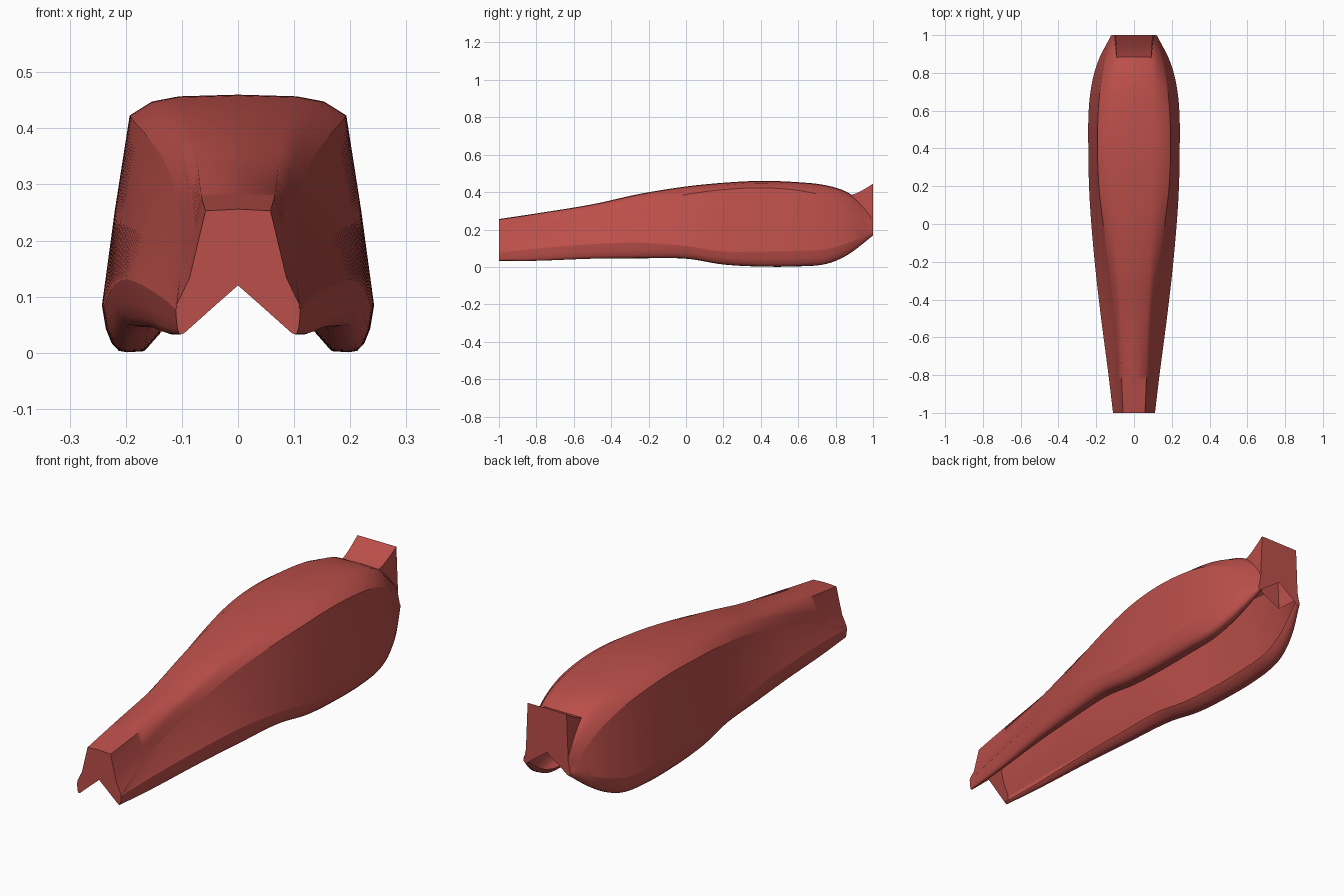
import bpy, bmesh, math

if "Cube" in bpy.data.objects:
    bpy.data.objects.remove(bpy.data.objects["Cube"])

red = bpy.data.materials.new("dull red")
red.diffuse_color = (0.50, 0.078, 0.068, 1)
red.use_nodes = True
red.node_tree.nodes["Principled BSDF"].inputs["Base Color"].default_value = red.diffuse_color

# stations: y, top z, flat-top x, shoulder x, shoulder z, widest x, widest z, bottom z, notch z
ST = [
    (-1.00, .256, .058, .110, .085, .111, .077, .033, .120),
    (-0.80, .286, .066, .099, .172, .135, .098, .033, .140),
    (-0.50, .335, .072, .107, .268, .174, .122, .044, .175),
    (-0.25, .390, .080, .130, .338, .203, .130, .046, .195),
    (0.00, .430, .090, .163, .387, .226, .112, .044, .205),
    (0.20, .450, .100, .186, .413, .238, .083, .013, .195),
    (0.40, .460, .105, .193, .423, .242, .083, .002, .190),
    (0.60, .453, .103, .189, .409, .240, .087, .003, .190),
    (0.75, .436, .098, .174, .375, .222, .095, .016, .195),
    (0.87, .395, .092, .152, .314, .187, .130, .068, .210),
    (1.00, .290, .085, .115, .190, .120, .184, .168, .245),
]


def lerp(a, b, t):
    return a + (b - a) * t


def sample(y):
    """Cubic Hermite interpolation of all station values at y."""
    n = len(ST)
    i = max(k for k in range(n - 1) if ST[k][0] <= y + 1e-9)
    a, b = ST[i], ST[i + 1]
    h = b[0] - a[0]
    t = (y - a[0]) / h
    p, q = ST[max(i - 1, 0)], ST[min(i + 2, n - 1)]
    out = []
    for k in range(1, 9):
        m0 = (b[k] - p[k]) / (b[0] - p[0])
        m1 = (q[k] - a[k]) / (q[0] - a[0])
        out.append((2*t**3 - 3*t*t + 1) * a[k] + (t**3 - 2*t*t + t) * h * m0
                   + (3*t*t - 2*t**3) * b[k] + (t**3 - t*t) * h * m1)
    return out


def section(y):
    """Right half of the cross-section, from top centre to notch centre."""
    zt, xt, xs, zs, xw, zl, zb, zc = sample(y)
    neck = min(1, max(0, (-0.5 - y) / 0.4))
    s = 0.2 + 0.8 * max(0, (xw - .111) / .131)
    h = zl - zb
    xi = xw - .075 * s
    hollow = .011 * min(1, max(0, .1 - y) * 2)
    return [
        (0, zt), (xt, zt - .003),
        (lerp(xt, xs, .55), lerp(zt, zs, lerp(.33, .72, neck))),
        (xs, zs),
        (lerp(xs, xw, .5) + (.002 - hollow) * s, lerp(zs, zl, .5)),
        (xw, zl),
        (xw - .007 * s, zb + .5 * h), (xw - .017 * s, zb + .2 * h),
        (xw - .030 * s, zb + .03 * h), (xw - .045 * s, zb),
        (xi, zb + .002), (xi - .028 * s, zb + .034 * s),
        (xi * .4, lerp(zb + .034 * s, zc, .58)), (0, zc),
    ]


def loft(name, ys, half_section, sharp, open_from):
    """Skin mirrored half sections along y, cap the ends, leave the underside open."""
    bm = bmesh.new()
    rings = []
    for y in ys:
        half = half_section(y)
        pts = half + [(-x, z) for x, z in half[-2:0:-1]]
        rings.append([bm.verts.new((x, y, z)) for x, z in pts])
    n = len(rings[0])
    under = []
    for a, b in zip(rings, rings[1:]):
        for j in range(n):
            f = bm.faces.new((a[j], a[(j + 1) % n], b[(j + 1) % n], b[j]))
            if open_from <= j < n - open_from:
                under.append(f)
    caps = [bm.faces.new(rings[0]), bm.faces.new(rings[-1])]
    bmesh.ops.recalc_face_normals(bm, faces=bm.faces)
    for f in bm.faces:
        f.smooth = f not in caps
    for c in caps:
        for e in c.edges:
            e.smooth = False
    for a, b, y in zip(rings, rings[1:], ys):
        for j in sharp(y):
            for k in (j, (n - j) % n):
                bm.edges.get((a[k], b[k])).smooth = False
    bmesh.ops.delete(bm, geom=under, context='FACES')
    me = bpy.data.meshes.new(name)
    bm.to_mesh(me)
    bm.free()
    me.materials.append(red)
    ob = bpy.data.objects.new(name, me)
    bpy.context.collection.objects.link(ob)
    return ob


# main shell: creased shoulder and lower edge, boxy neck at the front
loft("body_shell", [-1 + 2 * i / 80 for i in range(81)], section,
     lambda y: (1, 3, 5) if y < -.8 else ((3, 5) if y < .9 else (3,)), 11)


# upturned bracket at the back
def tail(y):
    t = (y - .88) / .12
    top = .383 + .062 * t ** 1.3
    return [(0, top), (lerp(.092, .098, t), top),
            (lerp(.100, .108, t), .20), (0, .25)]


loft("tail_bracket", [.88, .91, .94, .97, 1.0], tail, lambda y: (1, 2), 2)
